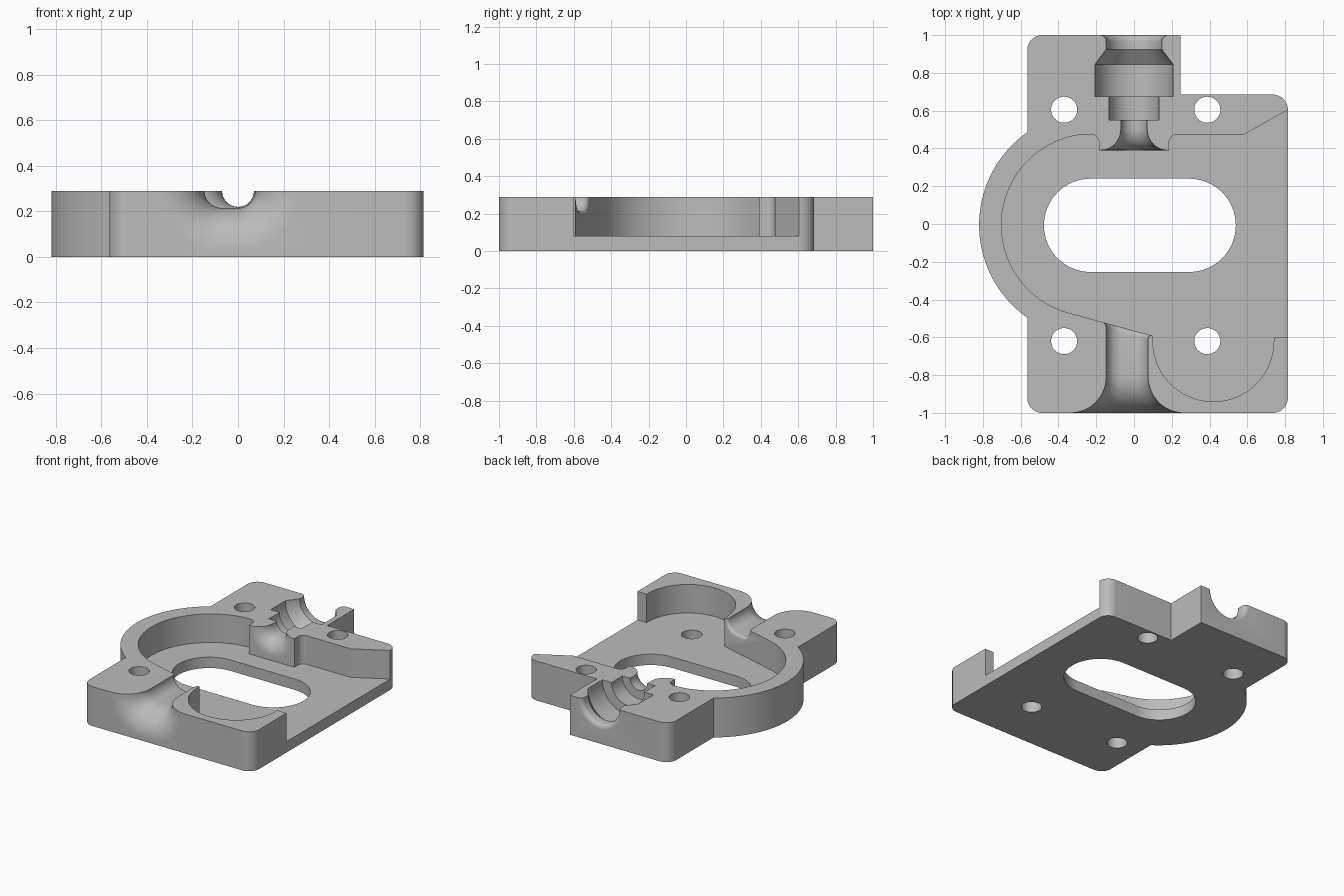
import bpy, bmesh
from math import sin, cos, pi, radians, tan
from mathutils import Vector

cube = bpy.data.objects.get("Cube")
if cube:
    bpy.data.objects.remove(cube, do_unlink=True)

TOP, FLOOR = 0.29, 0.08

grey = bpy.data.materials.new("light grey")
grey.use_nodes = True
grey.diffuse_color = (0.5, 0.5, 0.5, 1)
grey.node_tree.nodes["Principled BSDF"].inputs["Base Color"].default_value = (0.5, 0.5, 0.5, 1)


def arc(cx, cy, r, a0, a1, n=32):
    angles = [radians(a0 + (a1 - a0) * i / n) for i in range(n + 1)]
    return [(cx + r * cos(a), cy + r * sin(a)) for a in angles]


def rounded(corner, before, after, r, n=10):
    """Points of a fillet at a corner between two neighbouring points."""
    c = Vector(corner)
    u, v = (Vector(before) - c).normalized(), (Vector(after) - c).normalized()
    half = u.angle(v) / 2
    centre = c + (u + v).normalized() * (r / sin(half))
    p, q = c + u * (r / tan(half)) - centre, c + v * (r / tan(half)) - centre
    return [tuple(centre + p.lerp(q, i / n).normalized() * r) for i in range(n + 1)]


def loft(name, rings):
    """Closed solid through rings with equal point counts."""
    bm = bmesh.new()
    rows = [[bm.verts.new(p) for p in ring] for ring in rings]
    n = len(rows[0])
    for a, b in zip(rows, rows[1:]):
        for i in range(n):
            j = (i + 1) % n
            bm.faces.new((a[i], a[j], b[j], b[i]))
    bm.faces.new(rows[0])
    bm.faces.new(rows[-1])
    bmesh.ops.recalc_face_normals(bm, faces=bm.faces[:])
    mesh = bpy.data.meshes.new(name)
    bm.to_mesh(mesh)
    bm.free()
    mesh.materials.append(grey)
    obj = bpy.data.objects.new(name, mesh)
    bpy.context.collection.objects.link(obj)
    return obj


def prism(name, outline, z0, z1):
    return loft(name, [[(x, y, z) for x, y in outline] for z in (z0, z1)])


def flare(y, r, size, way, n=10):
    """Radius steps (y, r) of a quarter-round mouth that opens at y."""
    steps = [pi / 2 * i / n for i in range(n + 1)]
    return [(y - way * size * (1 - sin(a)), r + size * (1 - cos(a))) for a in steps]


# Body outline: block with a round bulge on one side and a notch at the back
W, E, S, N, NOTCH = -0.565, 0.815, -1.0, 1.0, 0.685
outline = rounded((W, S), (W, 0), (0, S), 0.08)
outline += rounded((E, S), (0, S), (E, 0), 0.08)
outline += rounded((E, NOTCH), (E, 0), (0, NOTCH), 0.08)
outline += [(0.245, NOTCH), (0.245, N)]
outline += rounded((W, N), (0, N), (W, 0), 0.08)
outline += arc(-0.22, -0.005, 0.6, 125.1, 234.9, 48)
body = prism("housing_body", outline, 0, TOP)

# Pocket: round chamber, slanted wall, round bay, open side, and boss
pocket = arc(-0.22, -0.005, 0.482, 97, 254.4, 56)
pocket += [(0.1, -0.592)]
pocket += arc(0.42, -0.62, 0.32, 180, 360, 40)
pocket += [(0.74, -0.6), (0.95, -0.6), (0.95, 0.681), (0.585, 0.475)]
pocket += rounded((0.185, 0.475), (0.5, 0.475), (0.185, 0.39), 0.045)
pocket += [(0.185, 0.39), (-0.185, 0.39)]
pocket += rounded((-0.185, 0.475), (-0.185, 0.39), (-0.27, 0.475), 0.045)
cutters = [prism("pocket_cutter", pocket, FLOOR, 0.5)]

# Floor slot
slot = arc(0.292, -0.007, 0.247, -90, 90) + arc(-0.23, -0.007, 0.247, 90, 270)
cutters.append(prism("slot_cutter", slot, -0.2, 0.5))

# Screw holes
for x in (-0.37, 0.388):
    for y in (0.605, -0.62):
        cutters.append(prism("hole_cutter", arc(x, y, 0.069, 0, 352.5, 47), -0.2, 0.5))

# Stepped half-round seat at the back
profile = [(0.36, 0.18)] + flare(0.39, 0.07, 0.11, -1)[::-1]
profile += [(0.55, 0.07), (0.55, 0.133), (0.675, 0.133), (0.675, 0.207),
            (0.845, 0.207), (0.925, 0.147)]
profile += flare(1.0, 0.147, 0.033, 1, 6) + [(1.05, 0.18)]
circle = arc(0, 0, 1, 0, 354.375, 63)
cutters.append(loft("seat_cutter", [[(r * u, y, TOP + r * v) for u, v in circle]
                                    for y, r in profile]))


# Flared front channel, its inner end following the slanted pocket wall
def channel_ring(y, r, slant):
    pts = arc(0, TOP, r, -90, 90) + arc(-0.072, TOP, r, 90, 270)
    return [(x, y - slant * x, z) for x, z in pts]


rings = [channel_ring(-1.05, 0.265, 0)]
rings += [channel_ring(y, r, 0) for y, r in flare(-1.0, 0.075, 0.19, -1, 16)[::-1]]
rings += [channel_ring(y, r, 0.279) for y, r in flare(-0.562, 0.075, 0.028, 1, 6)]
rings += [channel_ring(-0.52, 0.103, 0.279)]
cutters.append(loft("channel_cutter", rings))

# Cut everything out of the body
bpy.context.view_layer.objects.active = body
for cutter in cutters:
    mod = body.modifiers.new("cut", 'BOOLEAN')
    mod.operation = 'DIFFERENCE'
    mod.solver = 'EXACT'
    mod.object = cutter
    bpy.ops.object.modifier_apply(modifier=mod.name)
    bpy.data.objects.remove(cutter, do_unlink=True)

bpy.ops.object.select_all(action='DESELECT')
body.select_set(True)
bpy.ops.object.shade_smooth_by_angle(angle=radians(25))
